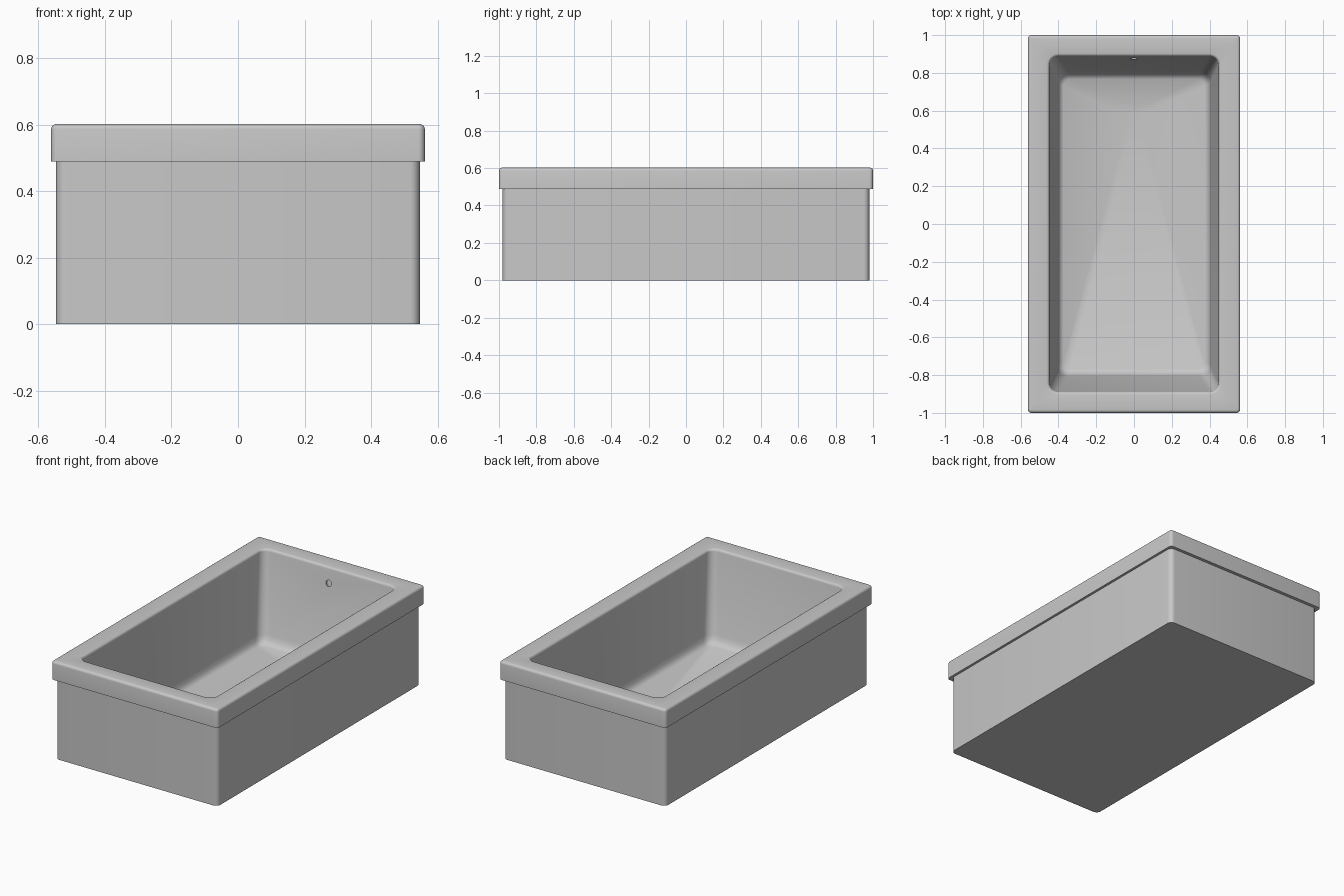
import bpy
import bmesh
from math import cos, sin, pi, radians

cube = bpy.data.objects.get("Cube")
if cube:
    bpy.data.objects.remove(cube, do_unlink=True)

# Single glazed grey finish
grey = bpy.data.materials.new("soft grey")
grey.use_nodes = True
colour = (0.58, 0.58, 0.58, 1)
grey.diffuse_color = colour
grey.node_tree.nodes["Principled BSDF"].inputs["Base Color"].default_value = colour

STEPS = 6  # segments per rounded corner


def ring(bm, hx, hy, r, z, cy=0):
    """Rounded rectangle of vertices with half sizes hx, hy and corner radius r."""
    verts = []
    for q, (sx, sy) in enumerate([(1, 1), (-1, 1), (-1, -1), (1, -1)]):
        for i in range(STEPS + 1):
            a = (q + i / STEPS) * pi / 2
            verts.append(bm.verts.new((sx * (hx - r) + r * cos(a),
                                       cy + sy * (hy - r) + r * sin(a), z)))
    return verts


def rounded_edge(hx, hy, r, z, bevel, start):
    """Ring settings stepping round a quarter bevel."""
    out = []
    for i in range(5):
        a = start + i / 4 * pi / 2
        d = bevel * cos(a)
        out.append((hx + d, hy + d, r + d, z + bevel * sin(a)))
    return out


# Tub: outer skirt, overhanging rim, sloping basin, floor falling to the drain
sections = [(0.547, 0.98, 0.03, 0), (0.547, 0.98, 0.03, 0.489), (0.562, 1.0, 0.02, 0.489)]
sections += rounded_edge(0.546, 0.984, 0.004, 0.586, 0.016, 0)
sections += rounded_edge(0.463, 0.903, 0.062, 0.585, 0.015, pi / 2)
# Fillet between the basin walls and the floor
sections += [(0.405, 0.807, 0.056, 0.125), (0.400, 0.797, 0.053, 0.098),
             (0.390, 0.784, 0.047, 0.079), (0.374, 0.767, 0.038, 0.07)]
# Shallow round drain
sections += [(0.02, 0.02, 0.02, 0.063, 0.575), (0.02, 0.02, 0.02, 0.06, 0.575)]

bm = bmesh.new()
rings = [ring(bm, *s) for s in sections]
count = len(rings[0])
for low, high in zip(rings, rings[1:]):
    for i in range(count):
        j = (i + 1) % count
        bm.faces.new((low[i], low[j], high[j], high[i]))
bm.faces.new(rings[0][::-1])
bm.faces.new(rings[-1])
bmesh.ops.recalc_face_normals(bm, faces=bm.faces)
mesh = bpy.data.meshes.new("bathtub")
bm.to_mesh(mesh)
bm.free()
mesh.materials.append(grey)
tub = bpy.data.objects.new("bathtub", mesh)
bpy.context.collection.objects.link(tub)

# Shallow overflow recess square to the sloping back wall
bpy.ops.mesh.primitive_cylinder_add(vertices=24, radius=0.019, depth=0.016,
                                    location=(0, 0.875, 0.508),
                                    rotation=(radians(80), 0, 0))
cutter = bpy.context.object
cutter.name = "overflow_cutter"
cutter.hide_render = True
cutter.data.materials.append(grey)
hole = tub.modifiers.new("overflow", "BOOLEAN")
hole.operation = "DIFFERENCE"
hole.object = cutter
hole.solver = "EXACT"
bpy.ops.object.select_all(action="DESELECT")
tub.select_set(True)
bpy.context.view_layer.objects.active = tub
bpy.ops.object.modifier_apply(modifier=hole.name)
bpy.data.objects.remove(cutter, do_unlink=True)

bpy.ops.object.shade_smooth_by_angle(angle=radians(35))
